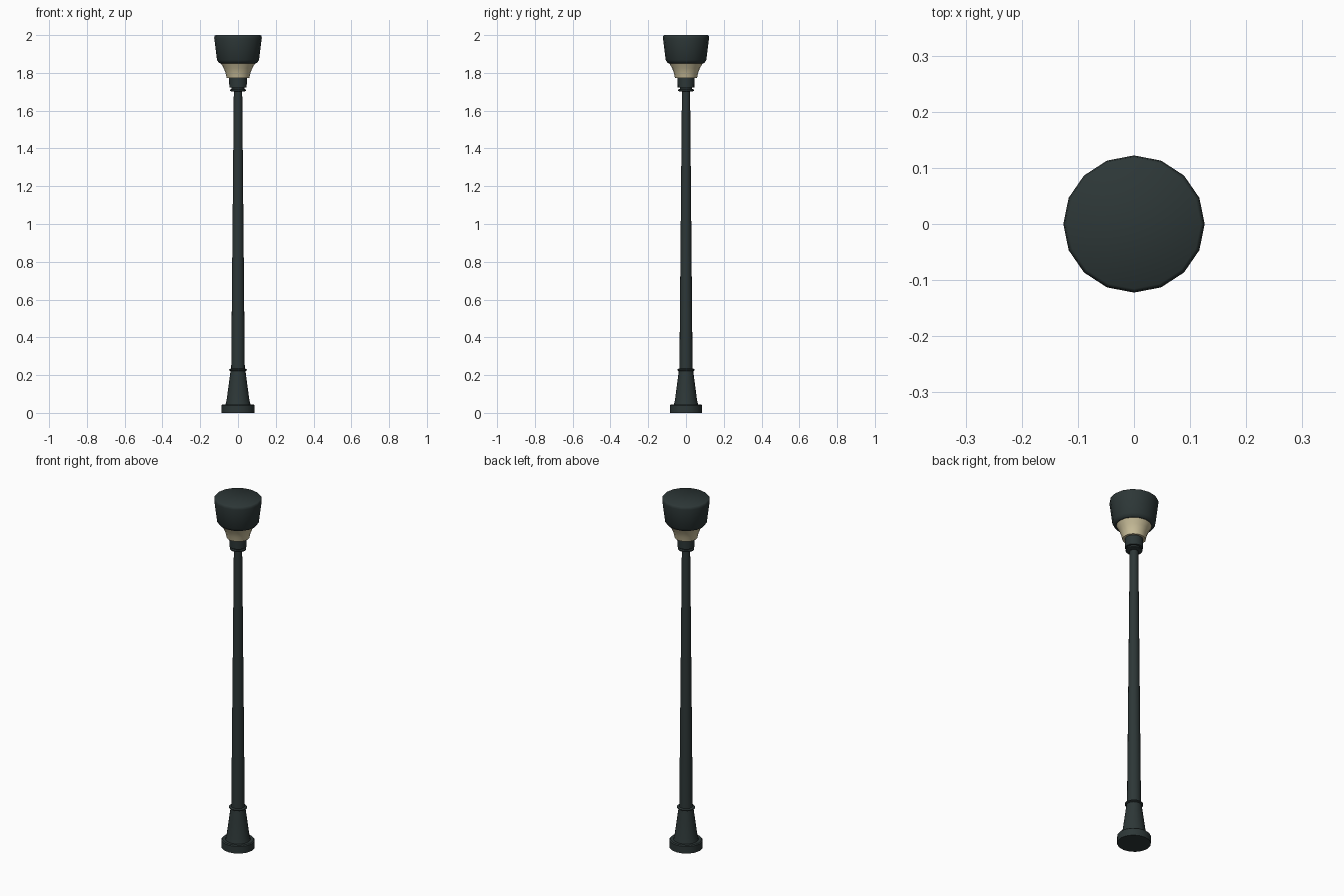
import bpy, bmesh
from math import cos, sin, pi, radians

cube = bpy.data.objects.get("Cube")
if cube:
    bpy.data.objects.remove(cube, do_unlink=True)

SIDES = 16
DEPTH = 0.97  # the round parts are slightly shallower front to back


def material(name, color):
    m = bpy.data.materials.new(name)
    m.use_nodes = True
    m.diffuse_color = (*color, 1)
    bsdf = m.node_tree.nodes["Principled BSDF"]
    bsdf.inputs["Base Color"].default_value = (*color, 1)
    bsdf.inputs["Roughness"].default_value = 0.7
    return m


def lathe(name, profile, mat, angle=40):
    """Spin (radius, height) pairs into a closed round part."""
    bm = bmesh.new()
    rings = [[bm.verts.new((r * cos(2 * pi * i / SIDES),
                            r * DEPTH * sin(2 * pi * i / SIDES), z))
              for i in range(SIDES)] for r, z in profile]
    for low, high in zip(rings, rings[1:]):
        for i in range(SIDES):
            j = (i + 1) % SIDES
            bm.faces.new((low[i], low[j], high[j], high[i]))
    bm.faces.new(rings[0][::-1])
    bm.faces.new(rings[-1])
    mesh = bpy.data.meshes.new(name)
    bm.to_mesh(mesh)
    bm.free()
    mesh.materials.append(mat)
    obj = bpy.data.objects.new(name, mesh)
    bpy.context.collection.objects.link(obj)
    bpy.ops.object.select_all(action="DESELECT")
    obj.select_set(True)
    bpy.context.view_layer.objects.active = obj
    bpy.ops.object.shade_smooth_by_angle(angle=radians(angle))
    return obj


iron = material("dark green iron", (0.026, 0.038, 0.038))
glass = material("cream glass", (0.58, 0.51, 0.32))

# Foot and flared pedestal
lathe("base_plate", [(0.087, 0), (0.087, 0.04), (0.082, 0.045)], iron)
lathe("pedestal", [(0.066, 0.045), (0.06, 0.07), (0.039, 0.225)], iron)
lathe("pedestal_ring", [(0.040, 0.221), (0.047, 0.225),
                        (0.047, 0.230), (0.040, 0.234)], iron)

# Tapering pole
lathe("pole", [(0.036, 0.225), (0.022, 1.73)], iron)

# Neck below the lamp
lathe("neck_ring", [(0.036, 1.702), (0.043, 1.705),
                    (0.043, 1.711), (0.036, 1.714)], iron)
lathe("neck_core", [(0.034, 1.71), (0.034, 1.725)], iron)
lathe("neck_collar", [(0.046, 1.722), (0.047, 1.775)], iron)

# Flared glass and the hood over it
lathe("lamp_glass", [(0.060, 1.773), (0.066, 1.80),
                     (0.076, 1.825), (0.092, 1.853)], glass)
lathe("lamp_hood", [(0.096, 1.851), (0.101, 1.853), (0.111, 1.868),
                    (0.126, 1.985), (0.124, 1.996), (0.119, 2.0)], iron, 60)
